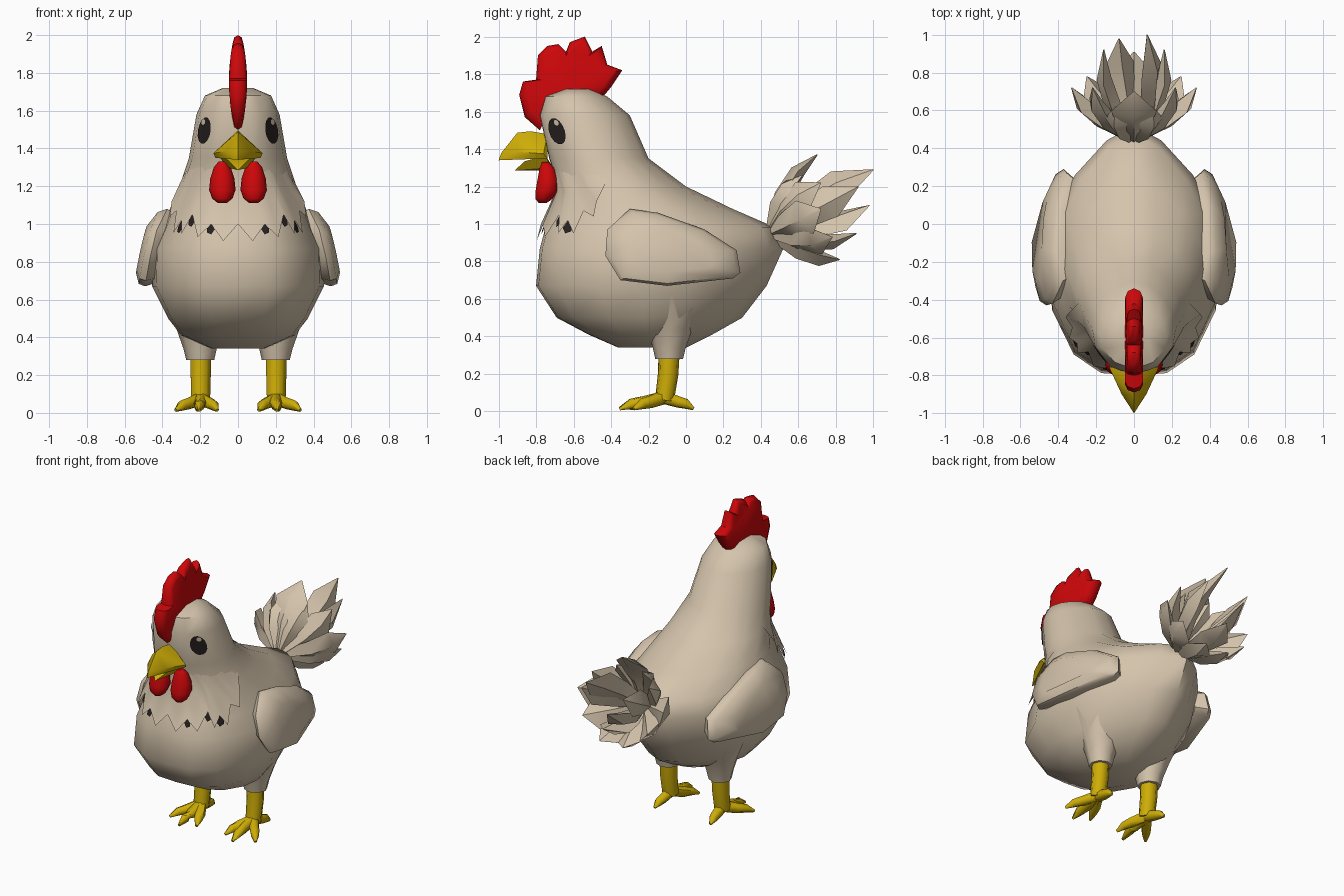
import bpy, bmesh, math
from mathutils import Vector

if "Cube" in bpy.data.objects:
    bpy.data.objects.remove(bpy.data.objects["Cube"])


def material(name, rgb):
    m = bpy.data.materials.new(name)
    m.diffuse_color = (*rgb, 1)
    m.use_nodes = True
    m.node_tree.nodes["Principled BSDF"].inputs["Base Color"].default_value = m.diffuse_color
    return m


CREAM = material("cream feathers", (0.66, 0.55, 0.41))
RED = material("red", (0.62, 0.002, 0.003))
YELLOW = material("yellow", (0.62, 0.42, 0.002))
DARK = material("dark", (0.02, 0.014, 0.014))


def finish(name, bm, mat, angle=38, closed=True):
    if closed:
        bmesh.ops.recalc_face_normals(bm, faces=bm.faces[:])
    me = bpy.data.meshes.new(name)
    bm.to_mesh(me)
    bm.free()
    me.materials.append(mat)
    ob = bpy.data.objects.new(name, me)
    bpy.context.collection.objects.link(ob)
    bpy.ops.object.select_all(action='DESELECT')
    bpy.context.view_layer.objects.active = ob
    ob.select_set(True)
    bpy.ops.object.shade_smooth_by_angle(angle=math.radians(angle))
    return ob


def loft(bm, rings):
    """Skin a list of closed rings and cap both ends."""
    vr = [[bm.verts.new(p) for p in r] for r in rings]
    n = len(vr[0])
    for a, b in zip(vr, vr[1:]):
        for i in range(n):
            bm.faces.new((a[i], a[(i + 1) % n], b[(i + 1) % n], b[i]))
    bm.faces.new(vr[0][::-1])
    bm.faces.new(vr[-1])


def hull(bm, pts):
    vs = [bm.verts.new(p) for p in pts]
    r = bmesh.ops.convex_hull(bm, input=vs)
    bmesh.ops.delete(bm, geom=[v for v in r["geom_interior"] if isinstance(v, bmesh.types.BMVert)], context='VERTS')


def tube(bm, pts, radii, sides=7):
    """Tapered tube along a path."""
    pts = [Vector(p) for p in pts]
    rings = []
    for i, p in enumerate(pts):
        d = (pts[min(i + 1, len(pts) - 1)] - pts[max(i - 1, 0)]).normalized()
        a = d.cross(Vector((0, 1, 0.3))).normalized()
        b = d.cross(a)
        rings.append([p + (a * math.cos(k) + b * math.sin(k)) * radii[i]
                      for k in (2 * math.pi * j / sides for j in range(sides))])
    loft(bm, rings)


# Body and head: half sections (body, head) scaled at each height
BODY = [(0, 0), (.38, .01), (.7, .09), (.95, .28), (1, .47), (.9, .66), (.69, .80), (.32, .94), (0, 1)]
HEAD = [(0, 0), (.3, .005), (.58, .06), (.93, .27), (1, .47), (.9, .67), (.7, .82), (.38, .95), (0, 1)]
# height, front y, back y, half width
LEVELS = [(.34, -.36, .0, .14), (.41, -.52, .14, .30), (.50, -.69, .30, .37), (.67, -.80, .43, .455),
          (.87, -.78, .52, .45), (.98, -.75, .48, .40), (1.08, -.70, .25, .36), (1.2, -.68, .0, .31),
          (1.35, -.73, -.2, .26), (1.58, -.78, -.30, .22), (1.68, -.75, -.42, .175), (1.72, -.65, -.5, .08)]


def skin(u, z, off=0.0):
    """Point on the body: u runs 0 (front) to 8 (back), negative on the left."""
    a, b = next((p for p in zip(LEVELS, LEVELS[1:]) if z <= p[1][0]), LEVELS[-2:])
    f = (z - a[0]) / (b[0] - a[0])
    yf, yb, hw = (a[k] + (b[k] - a[k]) * f for k in (1, 2, 3))
    h = min(1, max(0, (z - 1.08) / .27))
    i = min(int(abs(u)), 7)
    g = abs(u) - i
    x, t = ((BODY[i][k] * (1 - g) + BODY[i + 1][k] * g) * (1 - h)
            + (HEAD[i][k] * (1 - g) + HEAD[i + 1][k] * g) * h for k in (0, 1))
    x *= hw * (1 if u >= 0 else -1)
    y = yf + t * (yb - yf)
    out = Vector((x, y - (yf * .55 + yb * .45), 0)).normalized()
    return Vector((x, y, z)) + out * off


bm = bmesh.new()
loft(bm, [[skin(u, lv[0]) for u in list(range(9)) + list(range(-7, 0))] for lv in LEVELS])
finish("body", bm, CREAM, 50)

# Zigzag neck collar
EDGE = [(0, 1.0), (.45, .91), (.9, 1.0), (1.3, .93), (1.7, 1.05), (1.93, .95), (2.12, 1.02),
        (2.3, .95), (2.5, 1.07), (2.75, 1.04), (2.95, 1.12), (3.9, 1.25)]
path = [(-u, z) for u, z in EDGE[:0:-1]] + EDGE
bm = bmesh.new()
rows = [[bm.verts.new(skin(u, 1.32, -.006)) for u, z in path],
        [bm.verts.new(skin(u, max(1.17, (1.32 + z) / 2), .012 if abs(u) < 3.5 else -.004)) for u, z in path],
        [bm.verts.new(skin(u, z, .034 if abs(u) < 3.5 else -.004)) for u, z in path]]
for a, b in zip(rows, rows[1:]):
    for i in range(len(path) - 1):
        bm.faces.new((a[i], b[i], b[i + 1], a[i + 1]))
finish("collar", bm, CREAM, 50, False)

# Dark markings between collar points
bm = bmesh.new()
for s in (-1, 1):
    for u, z, w in ((.9, .995, .14), (1.7, 1.035, .13), (2.12, 1.0, .11)):
        bm.faces.new([bm.verts.new(skin(s * (u + du * w), z + dz, .024)) for du, dz in
                      ((-1, -.02), (-.3, -.05), (.8, -.04), (1, -.01), (0, .03))][::s])
finish("collar_markings", bm, DARK, 38, False)


# Eyes with a small glint, laid on the head
def eye_plate(name, mat, cu, cz, ru, rz, off):
    bm = bmesh.new()
    for s in (-1, 1):
        bm.faces.new([bm.verts.new(skin(s * (cu + ru * math.cos(k)), cz + rz * math.sin(k), off))
                      for k in (2 * math.pi * j / 14 for j in range(14))][::s])
    finish(name, bm, mat, 38, False)


eye_plate("eyes", DARK, 2.45, 1.495, .4, .07, .007)
eye_plate("eye_glints", CREAM, 2.55, 1.54, .12, .015, .011)

# Wings: side outline, swelling outward
WING = [(-.43, .83), (-.42, .97), (-.3, 1.08), (-.15, 1.06), (.1, .97), (.27, .86), (.29, .74),
        (.25, .71), (-.1, .67), (-.35, .70)]


def wing_ring(scale, out):
    pts = []
    for y, z in WING:
        y, z = -.09 + (y + .09) * scale, .85 + (z - .85) * scale
        x = .36 + .13 * math.sqrt(max(0, 1.085 - z) / .4) - max(0, y + .05) * .32
        pts.append(Vector((x + out, y, z)))
    return pts


for s, side in ((1, "right"), (-1, "left")):
    bm = bmesh.new()
    loft(bm, [[Vector((p.x * s, p.y, p.z)) for p in wing_ring(k, o)]
              for k, o in ((.85, -.08), (1, .0), (.93, .035), (.6, .06))])
    finish(side + "_wing", bm, CREAM, 50)

# Comb: lobed outline with puffed sides, thinner toward both ends
COMB = [(-.78, 1.5), (-.86, 1.57), (-.89, 1.69), (-.87, 1.76), (-.80, 1.77), (-.79, 1.9), (-.74, 1.95),
        (-.68, 1.96), (-.64, 1.92), (-.62, 1.97), (-.54, 2.0), (-.50, 1.92), (-.45, 1.95), (-.42, 1.85),
        (-.34, 1.82), (-.40, 1.73), (-.45, 1.67), (-.6, 1.69), (-.73, 1.65)]
bm = bmesh.new()
loft(bm, [[(x * (1 - 7 * (z - 1.75) ** 2), -.64 + (y + .64) * k, 1.77 + (z - 1.77) * k) for y, z in COMB]
          for x, k in ((-.048, .84), (-.034, .95), (0, 1), (.034, .95), (.048, .84))])
finish("comb", bm, RED, 50)

# Beak halves
bm = bmesh.new()
hull(bm, [(0, -1.0, 1.34), (0, -.985, 1.38), (0, -.90, 1.487), (0, -.83, 1.495), (0, -.74, 1.48), (0, -.84, 1.38)]
     + [(s * x, y, z) for s in (-1, 1) for x, y, z in
        ((.055, -.86, 1.44), (.13, -.76, 1.375), (.12, -.74, 1.35), (.065, -.9, 1.385))])
finish("upper_beak", bm, YELLOW)
bm = bmesh.new()
hull(bm, [(0, -.915, 1.285), (0, -.82, 1.285), (0, -.70, 1.29)]
     + [(s * x, y, z) for s in (-1, 1) for x, y, z in ((.10, -.75, 1.365), (.05, -.86, 1.335), (.06, -.72, 1.30))])
finish("lower_beak", bm, YELLOW)

# Wattles
bm = bmesh.new()
for s in (-1, 1):
    rings = []
    for z, r, y in ((1.33, .02, -.75), (1.30, .045, -.742), (1.24, .064, -.737), (1.18, .07, -.742),
                    (1.135, .054, -.758), (1.112, .025, -.765)):
        rings.append([(s * .083 + r * math.cos(k), y + .9 * r * math.sin(k), z)
                      for k in (2 * math.pi * j / 10 for j in range(10))])
    loft(bm, rings)
finish("wattles", bm, RED, 60)

# Thighs, shanks and toes
for s, side in ((1, "right"), (-1, "left")):
    bm = bmesh.new()
    tube(bm, [(s * .21, -.08, .64), (s * .205, -.085, .44), (s * .2, -.09, .34), (s * .2, -.09, .28)],
         (.20, .118, .088, .074), 8)
    finish(side + "_thigh", bm, CREAM, 50)
    bm = bmesh.new()
    tube(bm, [(s * .2, -.09, .32), (s * .2, -.095, .2), (s * .2, -.115, .06)], (.058, .056, .052))
    for mx, my, tx, ty in ((.2, -.23, .205, -.355), (.26, -.19, .33, -.28), (.15, -.2, .11, -.30),
                           (.205, -.04, .215, .04)):
        tube(bm, [(s * .2, -.12, .075), (s * mx, my, .05), (s * (mx + tx) / 2, (my + ty) / 2, .04),
                  (s * tx, ty, .014)], (.038, .033, .029, .009), 6)
    finish(side + "_leg_and_foot", bm, YELLOW, 60)

# Tail: broad leaf-shaped feathers fanning from one root
ROOT = Vector((0, .45, .95))
AXIS = Vector((0, .88, .47))
FEATHERS = [((.07, 1.0, 1.29), .10), ((-.08, .98, 1.10), .10), ((.0, .91, .95), .11), ((.0, .70, 1.37), .12)]
for s in (-1, 1):
    FEATHERS += [((s * .16, .92, 1.2), .09), ((s * .33, .72, 1.08), .10), ((s * .25, .78, .93), .10),
                 ((s * .22, .72, 1.22), .09), ((s * .10, .62, 1.26), .07), ((s * .09, .82, .81), .09)]
bm = bmesh.new()
for tip, w in FEATHERS:
    d = Vector(tip) - ROOT
    n = (d - AXIS * d.dot(AXIS)).normalized()
    lat = d.cross(n).normalized()
    flat = lat.cross(d).normalized()
    rings = []
    for f, k, t in ((0, .3, .03), (.35, .75, .045), (.68, 1, .04), (1, .03, .003)):
        p = ROOT + d * f + n * .06 * math.sin(f * math.pi)
        rings.append([p + lat * w * k, p + flat * t, p - lat * w * k, p - flat * t])
    loft(bm, rings)
finish("tail_feathers", bm, CREAM, 40)
